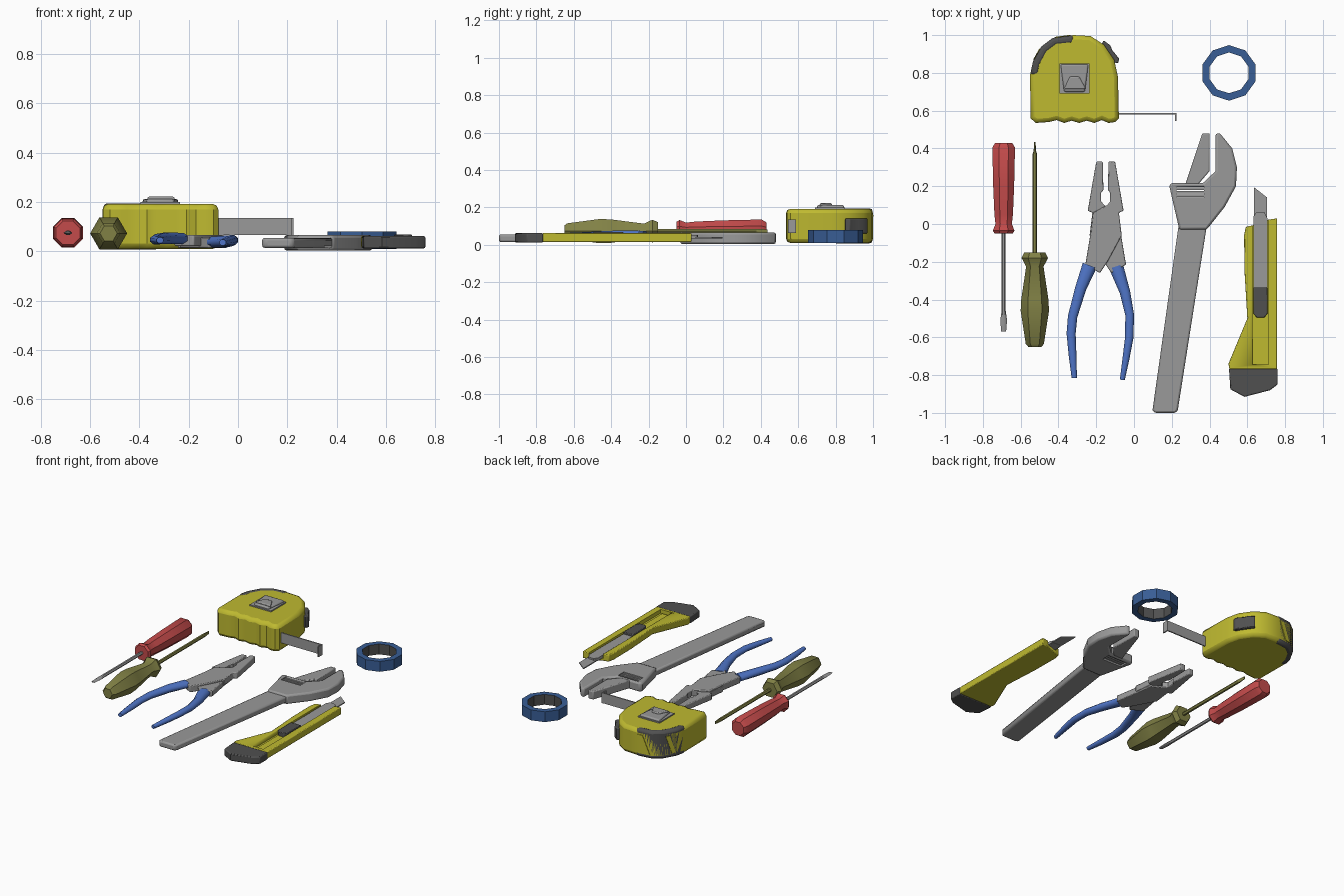
import bpy, bmesh, math
from mathutils import Vector

if "Cube" in bpy.data.objects:
    bpy.data.objects.remove(bpy.data.objects["Cube"])


def material(name, rgb):
    m = bpy.data.materials.new(name)
    m.diffuse_color = (*rgb, 1)
    m.use_nodes = True
    m.node_tree.nodes["Principled BSDF"].inputs["Base Color"].default_value = m.diffuse_color
    return m


YELLOW = material("yellow", (0.52, 0.49, 0.03))
GREY = material("steel grey", (0.32, 0.32, 0.32))
DARK = material("dark grey", (0.08, 0.08, 0.08))
GRIP = material("grip blue", (0.08, 0.18, 0.58))
TAPE = material("tape blue", (0.04, 0.11, 0.30))
RED = material("red", (0.55, 0.07, 0.07))
OLIVE = material("olive", (0.22, 0.22, 0.06))


def finish(name, bm, mat, bevel=0, smooth=35):
    bmesh.ops.recalc_face_normals(bm, faces=bm.faces)
    me = bpy.data.meshes.new(name)
    bm.to_mesh(me)
    bm.free()
    ob = bpy.data.objects.new(name, me)
    bpy.context.collection.objects.link(ob)
    me.materials.append(mat)
    bpy.ops.object.select_all(action='DESELECT')
    bpy.context.view_layer.objects.active = ob
    ob.select_set(True)
    bpy.ops.object.shade_smooth_by_angle(angle=math.radians(smooth))
    if bevel:
        b = ob.modifiers.new("bevel", 'BEVEL')
        b.width, b.segments, b.limit_method = bevel, 2, 'ANGLE'
        b.angle_limit = math.radians(50)
    return ob


def prism(name, pts, z0, z1, mat, bevel=0):
    """Extrude a top-view outline from z0 to z1."""
    bm = bmesh.new()
    lo = [bm.verts.new((x, y, z0)) for x, y in pts]
    hi = [bm.verts.new((x, y, z1)) for x, y in pts]
    n = len(pts)
    bm.faces.new(lo)
    bm.faces.new(hi)
    for i in range(n):
        j = (i + 1) % n
        bm.faces.new((lo[i], lo[j], hi[j], hi[i]))
    return finish(name, bm, mat, bevel)


def box(name, x0, x1, y0, y1, z0, z1, mat, bevel=0):
    return prism(name, [(x0, y0), (x1, y0), (x1, y1), (x0, y1)], z0, z1, mat, bevel)


def loft(name, sections, sides, mat, turn=0.0, smooth=35):
    """Skin elliptical sections (x, y, z, half width, half height) along a path."""
    bm = bmesh.new()
    rings = []
    c = [Vector(s[:3]) for s in sections]
    for i, (x, y, z, rw, rh) in enumerate(sections):
        d = (c[min(i + 1, len(c) - 1)] - c[max(i - 1, 0)]).normalized()
        side = d.cross(Vector((0, 0, 1))).normalized()
        up = side.cross(d)
        ang = [2 * math.pi * k / sides + turn for k in range(sides)]
        rings.append([bm.verts.new(c[i] + side * rw * math.cos(a) + up * rh * math.sin(a))
                      for a in ang])
    for a, b in zip(rings, rings[1:]):
        for k in range(sides):
            j = (k + 1) % sides
            bm.faces.new((a[k], a[j], b[j], b[k]))
    bm.faces.new(rings[0])
    bm.faces.new(rings[-1])
    return finish(name, bm, mat, 0, smooth)


def cut(ob, cutter):
    m = ob.modifiers.new("cut", 'BOOLEAN')
    m.operation, m.object, m.solver = 'DIFFERENCE', cutter, 'EXACT'
    cutter.hide_render = True
    cutter.hide_set(True)


def straight(x, z, prof):
    return [(x, y, z, rw, rh) for y, rw, rh in prof]


# Red screwdriver
loft("red_handle", straight(-0.69, 0.075, [
    (0.43, .048, .048), (0.405, .065, .065), (0.2, .06, .06), (0.05, .053, .053),
    (0.0, .047, .047), (-0.035, .062, .062), (-0.05, .052, .052)]), 8, RED, math.pi / 8)
loft("red_shaft", straight(-0.69, 0.075, [
    (-0.04, .011, .011), (-0.46, .011, .011), (-0.51, .018, .008), (-0.57, .013, .003)]), 6, GREY)

# Olive screwdriver
loft("olive_handle", straight(-0.525, 0.073, [
    (-0.65, .035, .035), (-0.635, .048, .048), (-0.46, .075, .075), (-0.40, .072, .072),
    (-0.225, .046, .046), (-0.18, .07, .07), (-0.15, .055, .055)]), 6, OLIVE)
loft("olive_shaft", straight(-0.525, 0.073, [
    (-0.16, .012, .012), (0.37, .012, .012), (0.39, .006, .014), (0.435, .004, .010)]), 6, OLIVE)

# Pliers: two mirrored halves at different heights
half = [(-.05, .33), (-.015, .33), (-.012, .18), (-.024, .165), (-.024, .12), (-.008, .1),
        (.068, .06), (.08, -.05), (.108, -.215), (.03, -.26), (-.01, -.2), (-.085, -.06),
        (-.07, .06), (-.095, .07)]
for name, s, z0, z1 in (("left", 1, .014, .055), ("right", -1, .022, .066)):
    prism(name + "_plier_jaw", [(-0.15 + s * x, y) for x, y in half], z0, z1, GREY, .005)
loft("left_plier_grip", [(-.235, -.22, .052, .042, .024), (-.282, -.34, .054, .032, .025),
     (-.325, -.49, .05, .027, .022), (-.333, -.58, .047, .026, .02),
     (-.325, -.70, .045, .022, .018), (-.316, -.815, .045, .015, .013)], 8, GRIP, math.pi / 8, 60)
loft("right_plier_grip", [(-.095, -.225, .037, .042, .024), (-.048, -.36, .04, .03, .025),
     (-.023, -.48, .045, .025, .022), (-.025, -.6, .047, .024, .02),
     (-.042, -.71, .042, .02, .018), (-.062, -.825, .036, .014, .013)], 8, GRIP, math.pi / 8, 60)

# Adjustable wrench
prism("wrench_handle", [(.098, -.985), (.11, -1), (.22, -1), (.232, -.985), (.39, .02), (.24, .02)],
      .014, .055, GREY, .01)
head = prism("wrench_head", [(.24, -.03), (.385, -.03), (.48, .09), (.54, .2), (.545, .3),
             (.52, .40), (.455, .48), (.432, .48), (.432, .28), (.365, .217), (.195, .217),
             (.187, .2)], .003, .066, GREY, .012)
window = box("worm_window_cutter", .225, .37, .14, .197, -.05, .15, GREY)
cut(head, window)
prism("wrench_moving_jaw", [(.272, .21), (.362, .48), (.4, .48), (.4, .28), (.34, .21)],
      .008, .064, GREY, .006)
for i in range(3):
    y = .149 + i * .019
    box(f"worm_thread_{i}", .22, .375, y - .006, y + .006, .012, .06, GREY)

# Utility knife
body = prism("knife_body", [(.757, -.768), (.757, .03), (.705, .022), (.625, -.008), (.592, -.015),
             (.583, -.06), (.585, -.25), (.6, -.5), (.5, -.74), (.505, -.768)], .015, .062, YELLOW, .005)
cut(body, box("knife_channel_cutter", .628, .712, -.745, .2, .036, .2, YELLOW))
prism("knife_end_cap", [(.503, -.765), (.76, -.765), (.76, -.85), (.72, -.88), (.585, -.915),
      (.51, -.875)], .012, .062, DARK, .006)
prism("knife_blade", [(.635, .195), (.705, .14), (.705, .0), (.635, .0)], .034, .041, GREY)
prism("blade_carrier", [(.633, .04), (.65, .065), (.692, .06), (.706, .03), (.706, -.34), (.633, -.34)],
      .033, .053, GREY)
prism("knife_slider", [(.633, -.335), (.706, -.335), (.706, -.475), (.69, -.495), (.65, -.495),
      (.633, -.475)], .034, .068, DARK, .004)
box("knife_slot_rib", .645, .694, -.735, -.49, .034, .042, YELLOW)

# Tape measure case with finger grooves along its base
arc = [(-.55, .79), (-.535, .86), (-.49, .94), (-.43, .985), (-.32, 1.0)]
case = arc + [(-.23, .995), (-.16, .95), (-.105, .87), (-.085, .78), (-.08, .56), (-.1, .54),
              (-.135, .535), (-.17, .55), (-.21, .535), (-.25, .547), (-.29, .535), (-.33, .547),
              (-.37, .535), (-.41, .55), (-.45, .54), (-.52, .535), (-.548, .56)]
prism("tape_case", case, .01, .192, YELLOW, .022)

# Dark bumper round the case corner, with yellow stripes
centre = Vector((-.31, .77))


def inset(p, k):
    v = Vector(p)
    return tuple(v + (centre - v).normalized() * k)


prism("case_bumper", arc + [inset(p, .045) for p in reversed(arc)], .008, .195, DARK, .016)
for n, (a, b) in enumerate(((arc[1], arc[2]), (arc[3], arc[4]))):
    a, b = Vector(a), Vector(b)
    d = b - a
    out = Vector((-d.y, d.x)).normalized()
    bm = bmesh.new()
    quads = []
    for k in (-.004, .004):
        quads.append([bm.verts.new((*(a + d * t + out * k), z))
                      for t, z in ((.1, .04), (.4, .04), (.85, .16), (.55, .16))])
    for q in quads:
        bm.faces.new(q)
    for i in range(4):
        j = (i + 1) % 4
        bm.faces.new((quads[0][i], quads[0][j], quads[1][j], quads[1][i]))
    finish(f"bumper_stripe_{n}", bm, YELLOW)

prism("lock_button", [(-.18, .94), (-.16, .972), (-.125, .945), (-.115, .92), (-.078, .875),
      (-.085, .85), (-.12, .86)], .06, .14, DARK, .005)
# Belt clip, blade and end hook
box("clip_plate", -.395, -.235, .69, .85, .185, .2, GREY)
prism("belt_clip", [(-.37, .70), (-.26, .70), (-.242, .845), (-.388, .845)], .19, .212, GREY, .008)
prism("clip_tab", [(-.37, .715), (-.255, .715), (-.29, .78), (-.34, .78)], .2, .222, GREY, .006)
box("tape_blade", -.1, .225, .579, .587, .066, .135, GREY)
box("tape_hook", .217, .225, .545, .587, .064, .135, GREY)

# Roll of tape: ten-sided ring with a dark core
bm = bmesh.new()
prof = [(.147, .01), (.147, .08), (.108, .08), (.108, .01)]
rings = []
for k in range(10):
    t = math.pi / 2 + k * math.pi / 5
    rings.append([bm.verts.new((.503 + r * math.cos(t), .8 + r * math.sin(t), z)) for r, z in prof])
for k in range(10):
    a, b = rings[k], rings[(k + 1) % 10]
    for i in range(4):
        f = bm.faces.new((a[i], a[(i + 1) % 4], b[(i + 1) % 4], b[i]))
        f.material_index = int(i == 2)
roll = finish("tape_roll", bm, TAPE, 0, 30)
roll.data.materials.append(DARK)
